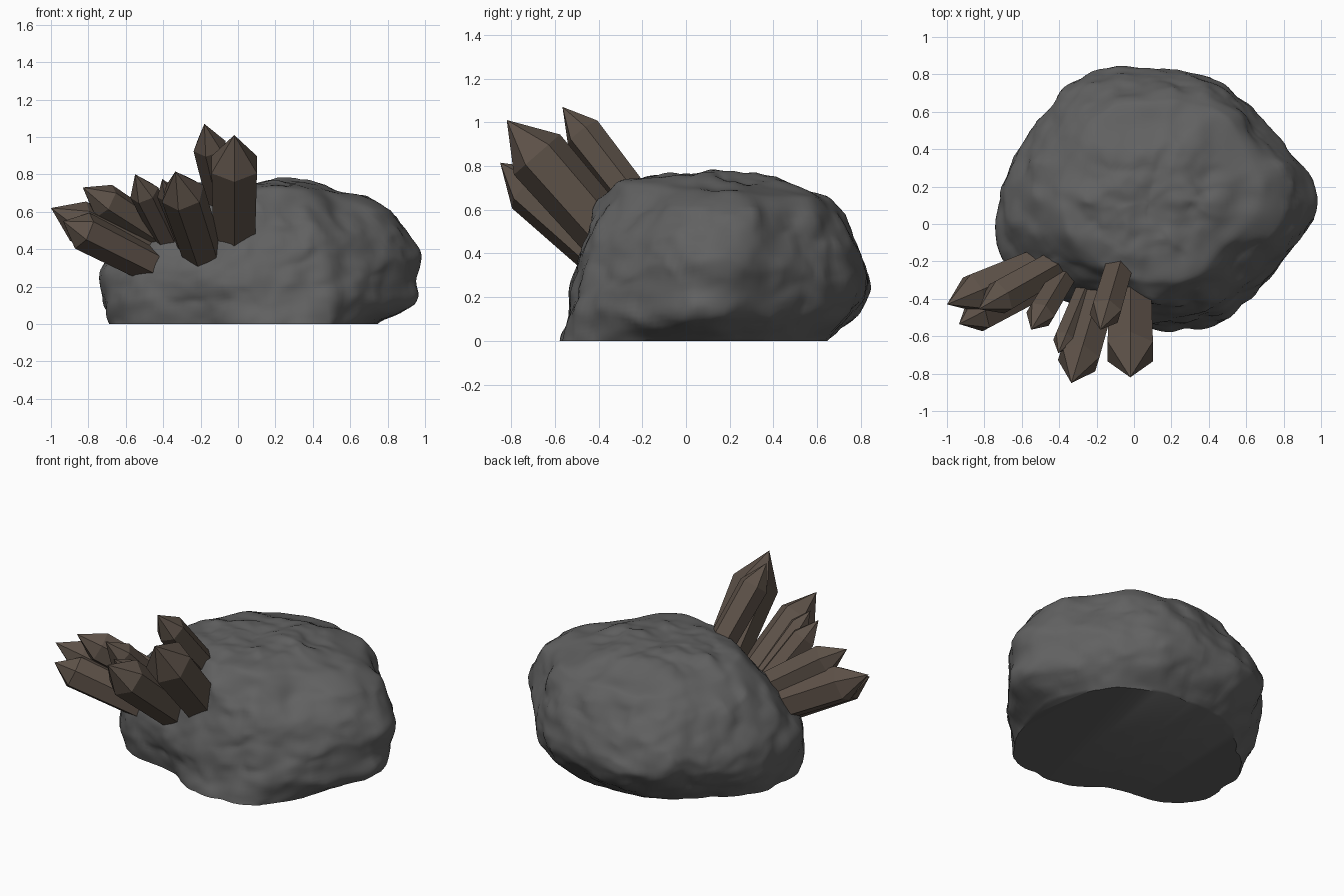
import bpy, bmesh
from math import cos, sin, pi, floor
from mathutils import Vector, noise

if "Cube" in bpy.data.objects:
    bpy.data.objects.remove(bpy.data.objects["Cube"])


def material(name, rgb):
    m = bpy.data.materials.new(name)
    m.diffuse_color = (*rgb, 1)
    m.use_nodes = True
    m.node_tree.nodes["Principled BSDF"].inputs["Base Color"].default_value = m.diffuse_color
    return m


def make_object(name, bm, mat):
    bmesh.ops.recalc_face_normals(bm, faces=bm.faces)
    me = bpy.data.meshes.new(name)
    bm.to_mesh(me)
    bm.free()
    me.materials.append(mat)
    ob = bpy.data.objects.new(name, me)
    bpy.context.collection.objects.link(ob)
    return ob


def spline(p0, p1, p2, p3, t):
    return p1 + 0.5 * t * (p2 - p0 + t * (2*p0 - 5*p1 + 4*p2 - p3 + t * (3*(p1 - p2) + p3 - p0)))


# Boulder: radii at seven heights, for twelve directions (every 30 degrees)
LEVELS = [0, .17, .35, .52, .70, .87, 1]
RADII = [
    [.65, .86, .87, .89, .84, .75, .60],
    [.62, .70, .74, .75, .72, .67, .58],
    [.58, .67, .73, .73, .69, .65, .58],
    [.51, .64, .70, .69, .65, .60, .53],
    [.54, .68, .75, .74, .68, .61, .53],
    [.59, .67, .72, .72, .66, .60, .50],
    [.75, .79, .81, .78, .70, .61, .50],
    [.78, .81, .83, .77, .67, .57, .46],
    [.60, .63, .64, .60, .55, .50, .42],
    [.67, .65, .64, .60, .55, .51, .43],
    [.74, .73, .70, .66, .61, .54, .45],
    [.67, .76, .76, .74, .68, .58, .48],
]
EDGE_HEIGHT = [.69, .67, .66, .65, .65, .66, .69, .71, .72, .73, .73, .70]
CENTRE = Vector((.08, .12, 0))
SEG, SIDE_ROWS, CAP_ROWS = 144, 42, 20


def around(values, s):
    i = floor(s)
    return spline(*[values[(i + k) % 12] for k in (-1, 0, 1, 2)], s - i)


def up_side(values, s):
    i = min(int(s), 5)
    return spline(*[values[max(0, min(6, i + k))] for k in (-1, 0, 1, 2)], s - i)


def roughen(p):
    big = noise.noise_vector(p * 3.2 + Vector((3, 1, 7))) * .028
    small = noise.noise_vector(p * 7 + Vector((9, 4, 2))) * .022
    fine = noise.noise_vector(p * 16) * .009
    q = p + big + small + fine
    q.z = max(0, p.z + (q.z - p.z) * min(1, p.z * 8))
    return q


def boulder(mat):
    bm = bmesh.new()
    rings = []
    for row in range(SIDE_ROWS + CAP_ROWS):
        ring = []
        for j in range(SEG):
            a, s = 2 * pi * j / SEG, 12 * j / SEG
            top = around(EDGE_HEIGHT, s)
            k = min(row / SIDE_ROWS, 1) * 6
            r = up_side([around([d[n] for d in RADII], s) for n in range(7)], k)
            z = up_side(LEVELS, k) * top
            if row > SIDE_ROWS:
                rho = 1 - (row - SIDE_ROWS) / CAP_ROWS
                r *= rho
                z = top * rho**2 + .765 * (1 - rho**2)
            p = CENTRE + Vector((r * cos(a), r * sin(a), z))
            ring.append(bm.verts.new(roughen(p)))
        rings.append(ring)
    for lo, hi in zip(rings, rings[1:]):
        for j in range(SEG):
            n = (j + 1) % SEG
            bm.faces.new((lo[j], lo[n], hi[n], hi[j]))
    pole = bm.verts.new(roughen(CENTRE + Vector((0, 0, .765))))
    for j in range(SEG):
        bm.faces.new((rings[-1][j], rings[-1][(j + 1) % SEG], pole))
    # round off the shoulder, then close the flat base
    soft = [v for ring in rings[SIDE_ROWS - 6:SIDE_ROWS + 6] for v in ring]
    for _ in range(4):
        bmesh.ops.smooth_vert(bm, verts=soft, factor=.5, use_axis_x=True,
                              use_axis_y=True, use_axis_z=True)
    bm.faces.new(rings[0][::-1])
    return make_object("boulder", bm, mat)


# Crystal: six-sided prism with a pointed end, rooted inside the boulder
def crystal(name, tip, base, radius, mat, point=1.5):
    tip, base = Vector(tip), Vector(base)
    d = (tip - base).normalized()
    up = (Vector((0, 0, 1)) - d * d.z).normalized()
    side = d.cross(up)
    bm = bmesh.new()
    rings = []
    for c, r in ((base - d * .06, radius * .9), (tip - d * radius * point, radius)):
        rings.append([bm.verts.new(c + (up * cos(k * pi / 3) + side * sin(k * pi / 3)) * r)
                      for k in range(6)])
    apex = bm.verts.new(tip)
    bm.faces.new(rings[0])
    for k in range(6):
        n = (k + 1) % 6
        bm.faces.new((rings[0][k], rings[0][n], rings[1][n], rings[1][k]))
        bm.faces.new((rings[1][k], rings[1][n], apex))
    make_object(name, bm, mat)


stone = material("dark_stone", (.12, .12, .12))
brown = material("brown_crystal", (.11, .083, .065))

rock = boulder(stone)
bpy.context.view_layer.objects.active = rock
rock.select_set(True)
bpy.ops.object.shade_smooth_by_angle(angle=pi / 4)

# Front cluster, then left cluster
crystal("crystal_front_large", (-.02, -.82, 1.01), (-.02, -.33, .45), .14, brown)
crystal("crystal_front_tall", (-.18, -.565, 1.07), (-.06, -.16, .55), .09, brown, 1.7)
crystal("crystal_front_low", (-.335, -.85, .815), (-.18, -.34, .35), .12, brown)
crystal("crystal_front_slim", (-.405, -.69, .775), (-.26, -.34, .40), .06, brown, 1.8)
crystal("crystal_middle", (-.55, -.565, .80), (-.36, -.25, .42), .08, brown, 1.7)
crystal("crystal_left_long", (-1.0, -.43, .62), (-.38, -.17, .32), .115, brown, 1.5)
crystal("crystal_left_low", (-.935, -.535, .55), (-.38, -.25, .27), .105, brown, 1.2)
crystal("crystal_left_high", (-.83, -.455, .73), (-.38, -.20, .44), .10, brown)
